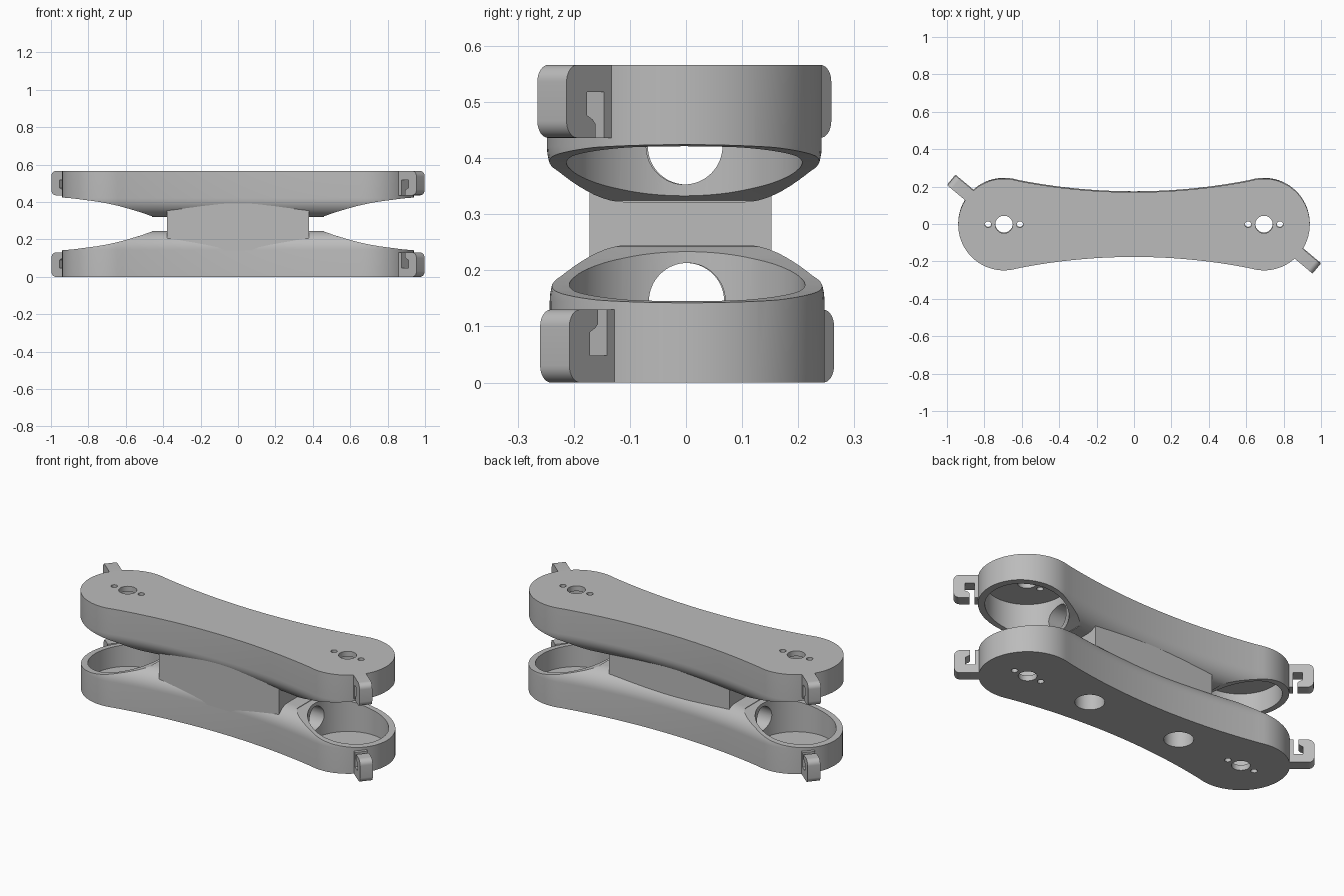
import bpy, bmesh
from math import sin, cos, atan2, asin, pi, radians
from mathutils import Matrix

if "Cube" in bpy.data.objects:
    bpy.data.objects.remove(bpy.data.objects["Cube"], do_unlink=True)

END_X, END_R = 0.695, 0.245      # round ends
WAIST, WAIST_R = 0.173, 3.2      # half width and side curve radius
HEIGHT = 0.566                   # whole assembly
FILLET, SHOULDER = 0.1, 0.145
TUNNEL_Z = 0.145

grey = bpy.data.materials.new("plain grey")
grey.use_nodes = True
grey.diffuse_color = (0.5, 0.5, 0.5, 1)
grey.node_tree.nodes["Principled BSDF"].inputs["Base Color"].default_value = (0.5, 0.5, 0.5, 1)


def finish(bm, name):
    bmesh.ops.recalc_face_normals(bm, faces=bm.faces)
    mesh = bpy.data.meshes.new(name)
    bm.to_mesh(mesh)
    bm.free()
    mesh.materials.append(grey)
    obj = bpy.data.objects.new(name, mesh)
    bpy.context.collection.objects.link(obj)
    return obj


def loft(rings, name):
    """Skin a stack of closed rings and cap both ends."""
    bm = bmesh.new()
    loops = [[bm.verts.new(p) for p in ring] for ring in rings]
    n = len(loops[0])
    for a, b in zip(loops, loops[1:]):
        for i in range(n):
            j = (i + 1) % n
            bm.faces.new((a[i], a[j], b[j], b[i]))
    bm.faces.new(loops[0][::-1])
    bm.faces.new(loops[-1])
    return finish(bm, name)


def prism(profile, half, name):
    """Extrude an (x, z) profile along y, from -half to half."""
    return loft([[(x, y, z) for x, z in profile] for y in (-half, half)], name)


def cylinder(r, x, z0, z1, segments=64):
    ring = [(x + r * cos(2 * pi * i / segments), r * sin(2 * pi * i / segments))
            for i in range(segments)]
    return loft([[(px, py, z) for px, py in ring] for z in (z0, z1)], "cutter")


def tunnel(z):
    obj = cylinder(0.068, 0, -0.6, 0.6)
    obj.data.transform(Matrix.Translation((0, 0, z)) @ Matrix.Rotation(pi / 2, 4, "Y"))
    return obj


def cut(obj, cutter):
    cutter.hide_render = True
    mod = obj.modifiers.new("cut", "BOOLEAN")
    mod.operation, mod.solver, mod.object = "DIFFERENCE", "EXACT", cutter
    bpy.context.view_layer.objects.active = obj
    bpy.ops.object.modifier_apply(modifier=mod.name)
    bpy.data.objects.remove(cutter, do_unlink=True)


def smooth(obj):
    bpy.ops.object.select_all(action="DESELECT")
    obj.select_set(True)
    bpy.context.view_layer.objects.active = obj
    bpy.ops.object.shade_smooth_by_angle(angle=radians(25))


def outline(d):
    """Dog-bone plan inset by d."""
    far = WAIST + WAIST_R
    side = asin(END_X / (END_X ** 2 + far ** 2) ** 0.5)
    a = atan2(far, -END_X)
    steps = 40
    half = []
    for i in range(steps + 1):
        t = -a + 2 * a * i / steps
        half.append((END_X + (END_R - d) * cos(t), (END_R - d) * sin(t)))
    for i in range(1, steps):
        t = side * (1 - 2 * i / steps)
        half.append(((WAIST_R + d) * sin(t), far - (WAIST_R + d) * cos(t)))
    return half + [(-x, -y) for x, y in half]


def make_link(name):
    # Body with vertical sides and a rounded shoulder
    levels = [(0, 0)]
    for i in range(13):
        t = pi / 2 * i / 12
        levels.append((FILLET * (1 - cos(t)), SHOULDER + FILLET * sin(t)))
    link = loft([[(x, y, z) for x, y in outline(d)] for d, z in levels], name)
    # Curved drop of the rim towards each end
    key = [(1.1, 0.137), (0.94, 0.142), (0.82, 0.155), (0.695, 0.174),
           (0.58, 0.203), (0.46, 0.242)]
    drop = []
    for (x0, z0), (x1, z1) in zip(key, key[1:]):
        drop += [(x0, z0), ((x0 + x1) / 2, (z0 + z1) / 2 - 0.0015)]
    drop += [key[-1], (0.46, 0.3)]
    profile = drop + [(-x, z) for x, z in reversed(drop)] + [(-1.1, 0.6), (1.1, 0.6)]
    cut(link, prism(profile, 0.4, "cutter"))
    # Round pockets, pivot holes and screw holes
    for s in (-1, 1):
        cut(link, cylinder(0.21, s * END_X, 0.03, 0.5, 96))
        cut(link, cylinder(0.047, s * END_X, -0.1, 0.1, 40))
        for off in (-0.085, 0.085):
            cut(link, cylinder(0.017, s * END_X + off, -0.1, 0.1, 24))
    cut(link, tunnel(TUNNEL_Z))
    return link


def make_hook(name, s):
    # Pad, slot open at the top, and rounded outer arm
    out, top, r = 0.367, 0.13, 0.03
    profile = [(0.235, 0)]
    for cz, start in ((r, -pi / 2), (top - r, 0)):
        for i in range(9):
            t = start + pi / 2 * i / 8
            profile.append((out - r + r * cos(t), cz + r * sin(t)))
    profile += [(0.287, top), (0.287, 0.105), (0.295, 0.097), (0.31, 0.09),
                (0.31, 0.048), (0.263, 0.048), (0.263, top), (0.235, top)]
    hook = prism(profile, 0.034, name)
    angle = radians(-40) if s > 0 else radians(140)
    hook.data.transform(Matrix.Translation((s * END_X, 0, 0)) @ Matrix.Rotation(angle, 4, "Z"))
    return hook


def place(obj, upper):
    """Shift a lower part, or mirror it to the top."""
    if upper:
        flip = Matrix.Diagonal((1, 1, -1, 1))
        obj.data.transform(Matrix.Translation((0, -0.003, HEIGHT)) @ flip)
        obj.data.flip_normals()
    else:
        obj.data.transform(Matrix.Translation((0, 0.002, 0)))
    smooth(obj)


for level in ("lower", "upper"):
    upper = level == "upper"
    link = make_link(level + "_link")
    if not upper:
        # Access holes in the underside
        for x in (-0.29, 0.29):
            cut(link, cylinder(0.075, x, -0.1, TUNNEL_Z))
    place(link, upper)
    for s, side in ((-1, "right"), (1, "left")):
        place(make_hook(level + "_" + side + "_hook", s), upper)

# Block joining the two links
block = prism([(-0.38, 0.14), (0.38, 0.14), (0.38, HEIGHT - 0.14), (-0.38, HEIGHT - 0.14)],
              0.162, "joining_block")
block.data.transform(Matrix.Translation((0, -0.01, 0)))
for z in (TUNNEL_Z, HEIGHT - TUNNEL_Z):
    cut(block, tunnel(z))
smooth(block)
